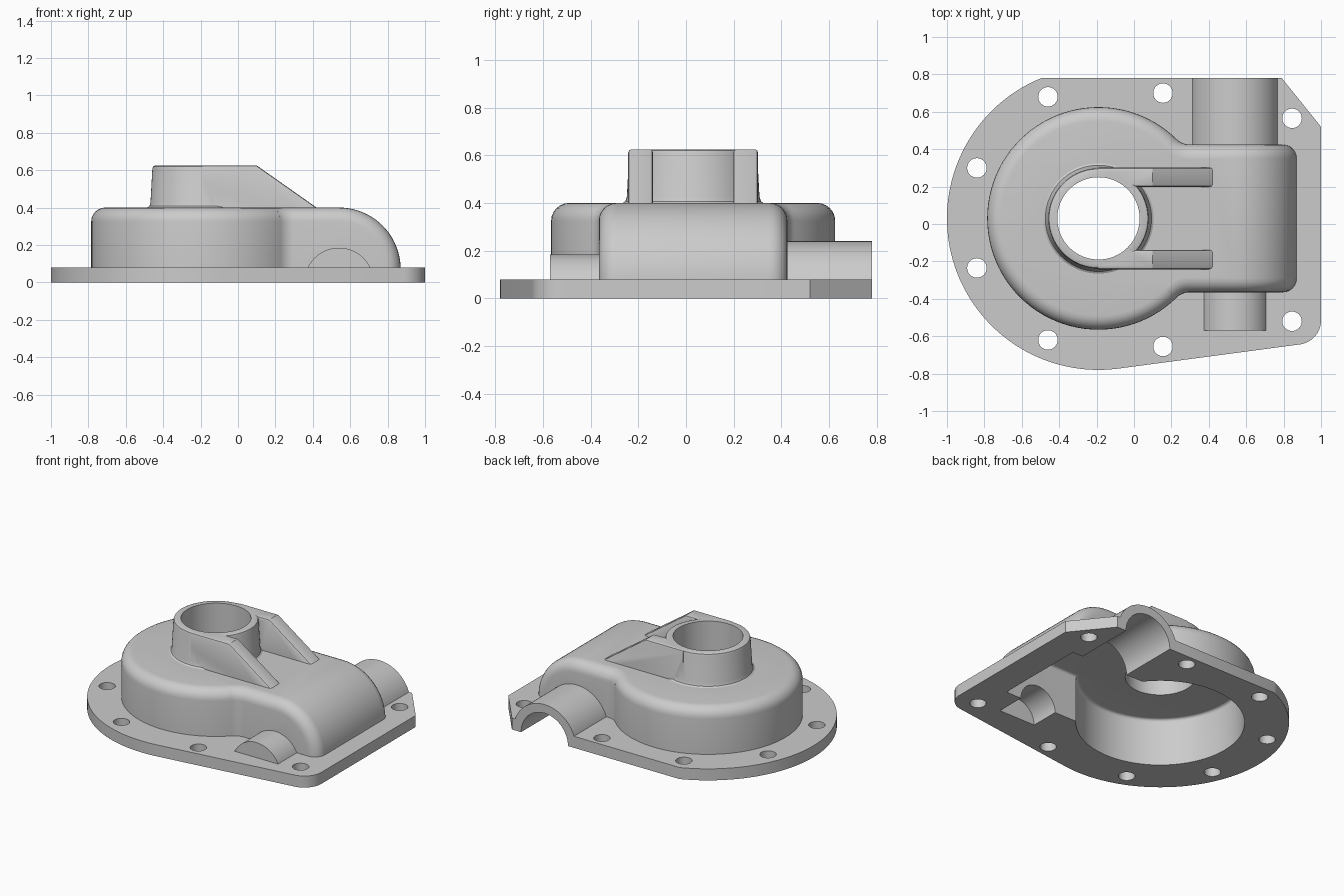
import bpy, bmesh
from math import sin, cos, pi, radians, sqrt, atan2

if "Cube" in bpy.data.objects:
    bpy.data.objects.remove(bpy.data.objects["Cube"])

CX, CY = -0.19, 0.03      # axis of the round housing and bearing boss
SX = 0.54                 # x of the cross shaft axis (runs along y at z = 0)
STEPS = [i * pi / 12 for i in range(7)]


def solid(name, *lofts):
    """Closed mesh from one or more ring lofts."""
    bm = bmesh.new()
    for rings in lofts:
        vs = [[bm.verts.new(p) for p in r] for r in rings]
        n = len(vs[0])
        for a, b in zip(vs, vs[1:]):
            for i in range(n):
                j = (i + 1) % n
                bm.faces.new((a[i], a[j], b[j], b[i]))
        bm.faces.new(vs[0][::-1])
        bm.faces.new(vs[-1])
    bmesh.ops.recalc_face_normals(bm, faces=bm.faces)
    me = bpy.data.meshes.new(name)
    bm.to_mesh(me)
    bm.free()
    ob = bpy.data.objects.new(name, me)
    bpy.context.collection.objects.link(ob)
    return ob


def lathe(profile, cx=CX, cy=CY, n=96):
    return [[(cx + r * cos(2 * pi * i / n), cy + r * sin(2 * pi * i / n), z)
             for i in range(n)] for r, z in profile]


def prism_y(pts, y0, y1):
    return [[(x, y, z) for x, z in pts] for y in (y0, y1)]


def arc(cx, cy, r, a0, a1, n):
    return [(cx + r * cos(a0 + (a1 - a0) * i / n),
             cy + r * sin(a0 + (a1 - a0) * i / n)) for i in range(n + 1)]


def drum(r, top, bottom, R):
    """Cylinder with a rounded top edge."""
    return lathe([(r, bottom)] +
                 [(r - R * (1 - cos(a)), top - R + R * sin(a)) for a in STEPS])


def worm_case(inset, bottom, R):
    """Box along y with a quarter-round end and rounded side edges."""
    def prof(d):
        return [(0.0, bottom)] + [(0.0, 0.4 - d)] + \
            arc(SX, 0.07, 0.33 - d, pi / 2, 0, 20) + [(0.87 - d, bottom)]
    half = 0.395 - inset
    side = [(half - R * (1 - cos(a)), inset + R * (1 - sin(a))) for a in STEPS]
    st = [(-y, d) for y, d in side] + [(y, d) for y, d in side[::-1]]
    return [[(x, CY + y, z) for x, z in prof(d)] for y, d in st]


def neck_fillet(s):
    """Concave blend between drum and worm case, on side s."""
    rf, R = 0.1, 0.075
    dy = 0.395 + rf
    dx = sqrt((0.595 + rf) ** 2 - dy ** 2)
    a0 = atan2(-dy, -dx)
    rings = []
    for z, d in [(0.03, 0)] + [(0.4 - R + R * sin(a), R * (1 - cos(a))) for a in STEPS]:
        pts = arc(dx, dy, rf + d, a0, -pi / 2, 8) + [(dx, 0.2), (dx - 0.18, 0.2)]
        rings.append([(CX + x, CY + s * y, z) for x, y in pts])
    return rings


def rib(s):
    """Sloping gusset beside the bearing boss."""
    rings = []
    for y, d in ((0.168, .014), (0.172, .004), (0.182, 0), (0.258, 0), (0.268, .004), (0.272, .014)):
        pts = [(CX, 0.35), (CX, 0.625 - d), (0.1, 0.625 - d), (0.42, 0.4 - d), (0.42, 0.35)]
        rings.append([(x, CY + s * y, z) for x, z in pts])
    return rings


def combine(base, other, op):
    m = base.modifiers.new("bool", 'BOOLEAN')
    m.operation, m.solver, m.object = op, 'EXACT', other
    bpy.context.view_layer.objects.active = base
    bpy.ops.object.modifier_apply(modifier=m.name)
    bpy.data.objects.remove(other)


# flange plate
t = radians(277.6)
outline = arc(CX, CY, 0.81, radians(112.2), t, 80) + \
    arc(0.87, -0.515, 0.13, t - 2 * pi, 0, 12) + [(1.0, 0.52), (0.79, 0.78)]
cover = solid("gearbox_cover", [[(x, y, z) for x, y in outline] for z in (0, 0.08)])

# outer bodies: drum, worm case, blends, shaft bosses, bearing boss, ribs
bodies = [
    solid("drum", drum(0.595, 0.4, 0.03, 0.075)),
    solid("worm_case", worm_case(0, 0.03, 0.075)),
    solid("neck_fillets", neck_fillet(1), neck_fillet(-1)),
    solid("front_boss", prism_y(arc(SX, 0, 0.185, 0, pi, 40), -0.57, -0.2)),
    solid("rear_boss", prism_y(arc(SX, 0, 0.24, 0, pi, 40), 0.2, 0.78)),
    solid("bearing_boss", lathe([(0.295, 0.35), (0.295, 0.4), (0.284, 0.407), (0.278, 0.425),
                                 (0.268, 0.607), (0.264, 0.62), (0.252, 0.625)])),
    solid("ribs", rib(1), rib(-1)),
]
for b in bodies:
    combine(cover, b, 'UNION')

# cavities, bores and bolt holes
bolts = [(-0.46, 0.68), (0.155, 0.70), (0.845, 0.565), (-0.84, 0.30),
         (-0.84, -0.235), (-0.46, -0.62), (0.155, -0.655), (0.845, -0.52)]
cutters = [
    solid("drum_cavity", drum(0.53, 0.33, -0.1, 0.02)),
    solid("case_cavity", worm_case(0.07, -0.1, 0.02)),
    solid("front_bore", prism_y(arc(SX, 0, 0.14, 0, 2 * pi, 48)[:-1], -0.5, -0.1)),
    solid("rear_bore", prism_y(arc(SX, 0, 0.18, 0, 2 * pi, 48)[:-1], 0.1, 1.0)),
    solid("bearing_bore", lathe([(0.22, 0.1), (0.22, 0.8)])),
    solid("bolt_holes", *[lathe([(0.052, -0.1), (0.052, 0.2)], x, y, 32) for x, y in bolts]),
]
for c in cutters:
    c.hide_render = True
    combine(cover, c, 'DIFFERENCE')

# smooth shading with crisp edges
bpy.ops.object.select_all(action='DESELECT')
cover.select_set(True)
bpy.context.view_layer.objects.active = cover
bpy.ops.object.shade_smooth_by_angle(angle=radians(30))
